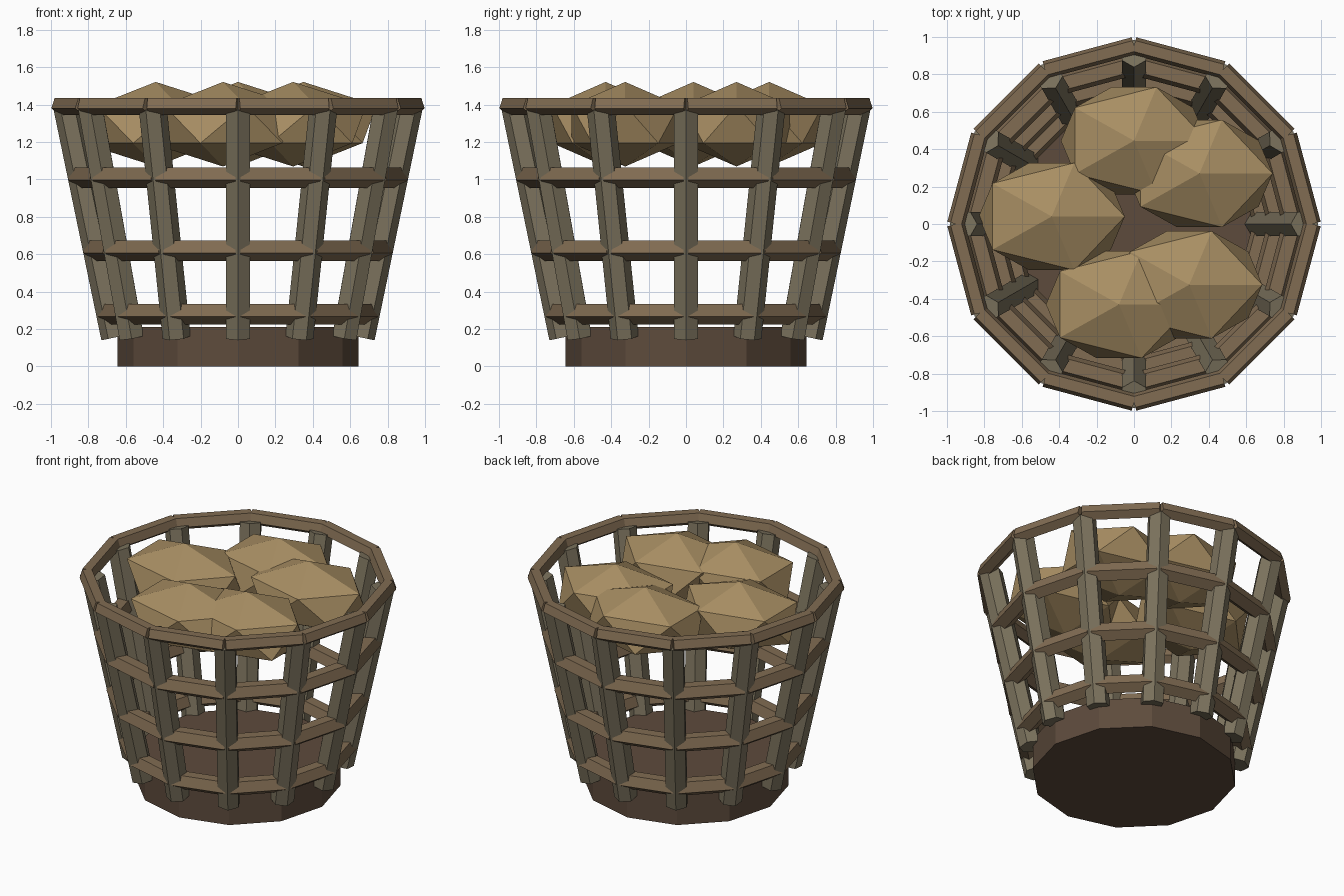
import bpy, bmesh, math
from mathutils import Vector, Matrix

if "Cube" in bpy.data.objects:
    bpy.data.objects.remove(bpy.data.objects["Cube"])


def material(name, rgb):
    m = bpy.data.materials.new(name)
    m.diffuse_color = (*rgb, 1)
    m.use_nodes = True
    m.node_tree.nodes["Principled BSDF"].inputs["Base Color"].default_value = m.diffuse_color
    return m


WOOD = material("dark_wood", (0.11, 0.07, 0.045))
POST = material("grey_wood", (0.20, 0.17, 0.11))
BAR = material("brown_wood", (0.22, 0.15, 0.085))
FOOD = material("tan_skin", (0.39, 0.27, 0.125))


def finish(name, bm, mat):
    bmesh.ops.recalc_face_normals(bm, faces=bm.faces[:])
    me = bpy.data.meshes.new(name)
    bm.to_mesh(me)
    bm.free()
    me.materials.append(mat)
    ob = bpy.data.objects.new(name, me)
    bpy.context.collection.objects.link(ob)


def prism(bm, a, b, r, n, out, phase=0.0):
    """n-sided stick from a to b; a corner points along 'out' turned by phase."""
    a, b = Vector(a), Vector(b)
    d = (b - a).normalized()
    u = (out - d * out.dot(d)).normalized()
    v = d.cross(u)
    rings = []
    for p in (a, b):
        ts = [phase + 2 * math.pi * k / n for k in range(n)]
        rings.append([bm.verts.new(p + r * (math.cos(t) * u + math.sin(t) * v)) for t in ts])
    lo, hi = rings
    for k in range(n):
        j = (k + 1) % n
        bm.faces.new((lo[k], lo[j], hi[j], hi[k]))
    bm.faces.new(lo[::-1])
    bm.faces.new(hi)


def polar(r, k, z):
    t = math.pi * k / 6
    return Vector((r * math.cos(t), r * math.sin(t), z))


# solid base block
bm = bmesh.new()
prism(bm, (0, 0, 0), (0, 0, 0.21), 0.645, 12, Vector((1, 0, 0)))
finish("base", bm, WOOD)

# leaning six-sided staves
bm = bmesh.new()
for k in range(12):
    prism(bm, polar(0.657, k, 0.155), polar(0.912, k, 1.385), 0.075, 6, polar(1, k, 0))
finish("staves", bm, POST)

# hoops of straight five-sided bars, last one is the rim
for name, r, z, thick in (("lower_hoop", 0.695, 0.285, 0.06),
                          ("middle_hoop", 0.773, 0.625, 0.06),
                          ("upper_hoop", 0.853, 1.015, 0.06),
                          ("rim", 0.952, 1.395, 0.05)):
    bm = bmesh.new()
    for k in range(12):
        prism(bm, polar(r, k, z), polar(r, k + 1, z), thick, 5, Vector((0, 0, -1)))
    finish(name, bm, BAR)

# low-poly potatoes
for i, (x, y) in enumerate(((-0.44, 0.04), (0.0, 0.445), (0.35, 0.27),
                            (0.295, -0.325), (-0.08, -0.43))):
    bm = bmesh.new()
    bmesh.ops.create_icosphere(bm, subdivisions=1, radius=1, matrix=Matrix.Translation(
        (x, y, 1.295)) @ Matrix.Diagonal((0.437, 0.337, 0.226, 1)))
    finish(f"potato_{i + 1}", bm, FOOD)
